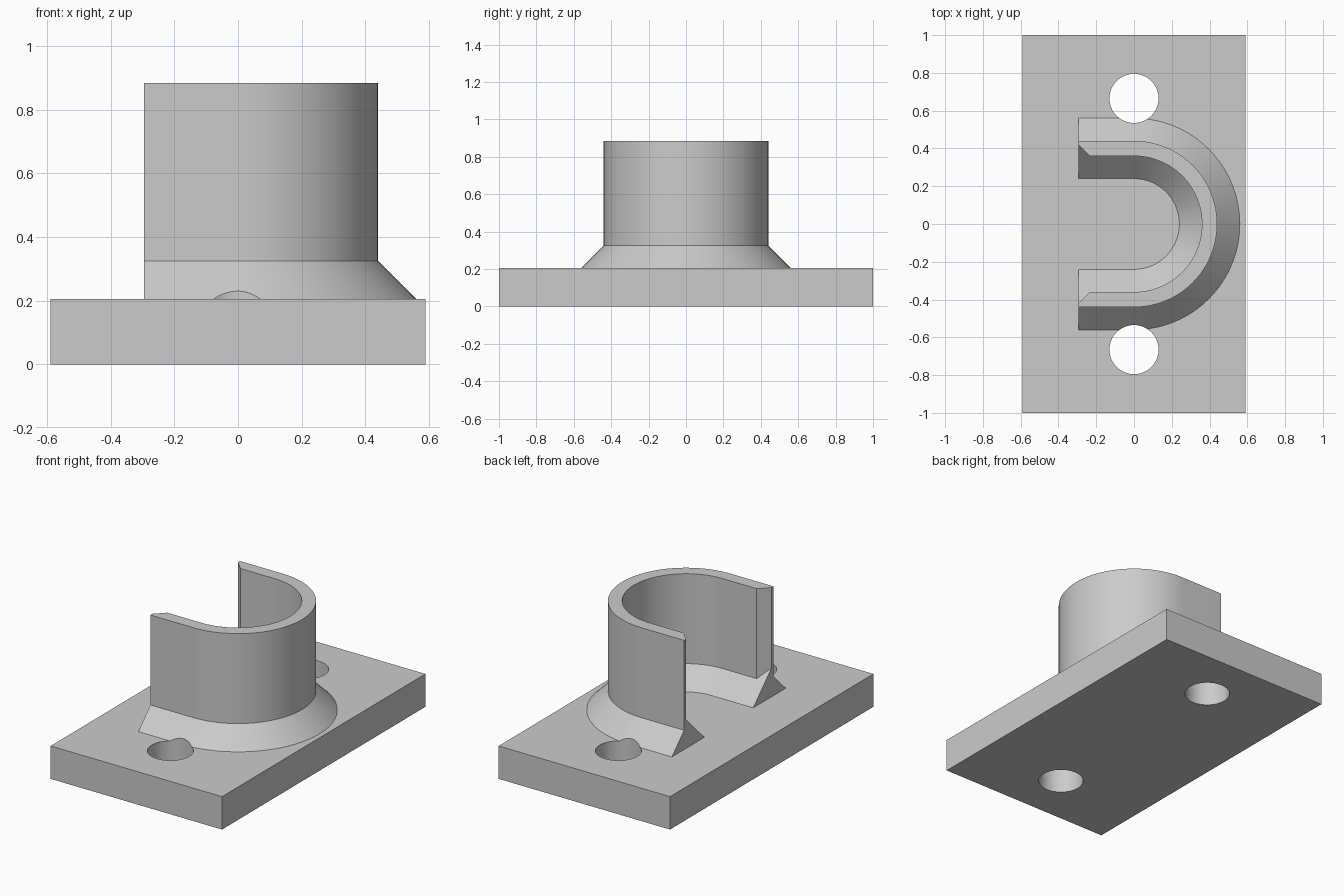
import bpy, bmesh, math

cube = bpy.data.objects.get("Cube")
if cube:
    bpy.data.objects.remove(cube)

grey = bpy.data.materials.new("plain grey")
grey.use_nodes = True
colour = (0.6, 0.6, 0.6, 1)
grey.diffuse_color = colour
grey.node_tree.nodes["Principled BSDF"].inputs["Base Color"].default_value = colour

PLATE_TOP, FOOT_TOP, RIM = 0.205, 0.325, 0.885
INNER, OUTER, FLARE = 0.36, 0.44, 0.12
OPEN_END, CHAMFER = -0.295, 0.06


def finish(name, bm):
    bmesh.ops.recalc_face_normals(bm, faces=bm.faces)
    mesh = bpy.data.meshes.new(name)
    bm.to_mesh(mesh)
    bm.free()
    obj = bpy.data.objects.new(name, mesh)
    bpy.context.collection.objects.link(obj)
    mesh.materials.append(grey)
    return obj


def combine(target, other, operation):
    mod = target.modifiers.new(operation.lower(), 'BOOLEAN')
    mod.operation, mod.object, mod.solver = operation, other, 'EXACT'
    bpy.context.view_layer.objects.active = target
    bpy.ops.object.modifier_apply(modifier=mod.name)
    bpy.data.objects.remove(other)


# Flat base plate
bm = bmesh.new()
bmesh.ops.create_cube(bm, size=1)
bmesh.ops.scale(bm, vec=(1.18, 2, PLATE_TOP), verts=bm.verts)
bmesh.ops.translate(bm, vec=(0, 0, PLATE_TOP / 2), verts=bm.verts)
bracket = finish("mounting_bracket", bm)


# U-shaped wall with flared foot: one cross-section swept along the U
def section(cut):
    return [(INNER - FLARE, 0.1), (INNER - FLARE, PLATE_TOP),
            (INNER + cut, FOOT_TOP + cut), (INNER + cut, RIM),
            (OUTER, RIM), (OUTER, FOOT_TOP),
            (OUTER + FLARE, PLATE_TOP), (OUTER + FLARE, 0.1)]


ARC = 64
stations = [(OPEN_END, -90, CHAMFER), (OPEN_END + CHAMFER, -90, 0)]
stations += [(0, -90 + 180 * i / ARC, 0) for i in range(ARC + 1)]
stations += [(OPEN_END + CHAMFER, 90, 0), (OPEN_END, 90, CHAMFER)]

bm = bmesh.new()
rings = []
for x, degrees, cut in stations:
    a = math.radians(degrees)
    rings.append([bm.verts.new((x + r * math.cos(a), r * math.sin(a), z))
                  for r, z in section(cut)])
for one, two in zip(rings, rings[1:]):
    for i in range(len(one)):
        j = (i + 1) % len(one)
        bm.faces.new((one[i], one[j], two[j], two[i]))
bm.faces.new(rings[0])
bm.faces.new(rings[-1])
combine(bracket, finish("socket_wall", bm), 'UNION')

# Two bolt holes that also nick the foot
for side in (-1, 1):
    bm = bmesh.new()
    bmesh.ops.create_cone(bm, cap_ends=True, segments=64,
                          radius1=0.13, radius2=0.13, depth=1)
    bmesh.ops.translate(bm, vec=(0, side * 0.665, 0.2), verts=bm.verts)
    cutter = finish("hole_cutter", bm)
    cutter.hide_render = True
    combine(bracket, cutter, 'DIFFERENCE')

# Smooth curves, crisp edges
bpy.ops.object.select_all(action='DESELECT')
bracket.select_set(True)
bpy.context.view_layer.objects.active = bracket
bpy.ops.object.shade_smooth_by_angle(angle=math.radians(25))
